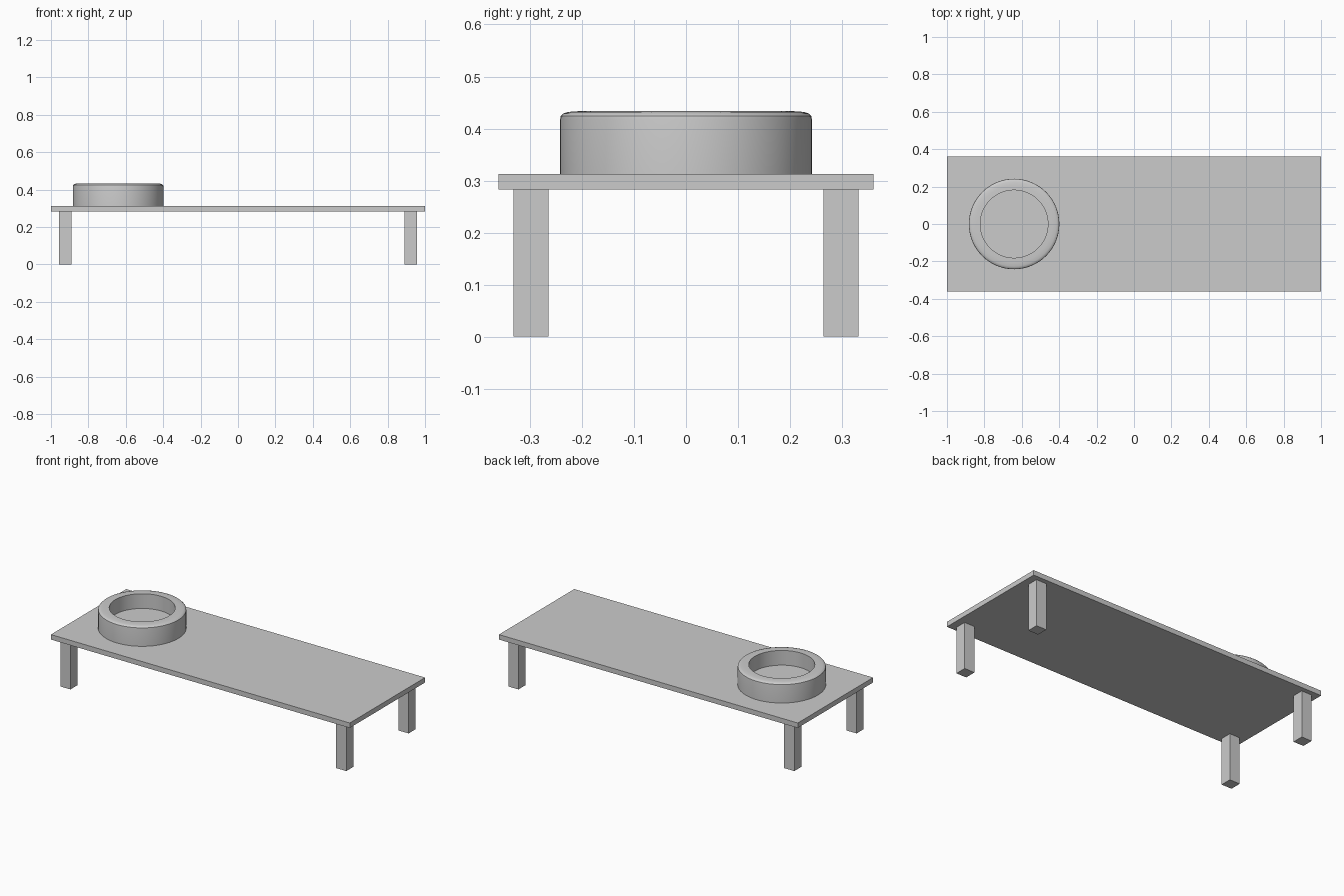
import bpy, bmesh, math
from mathutils import Matrix, Vector

if "Cube" in bpy.data.objects:
    bpy.data.objects.remove(bpy.data.objects["Cube"])


def make_object(name, bm):
    bmesh.ops.recalc_face_normals(bm, faces=bm.faces)
    mesh = bpy.data.meshes.new(name)
    bm.to_mesh(mesh)
    bm.free()
    obj = bpy.data.objects.new(name, mesh)
    bpy.context.collection.objects.link(obj)
    return obj


def box(name, lo, hi):
    lo, hi = Vector(lo), Vector(hi)
    bm = bmesh.new()
    bmesh.ops.create_cube(bm, size=1, matrix=Matrix.Translation((lo + hi) / 2)
                          @ Matrix.Diagonal((*(hi - lo), 1)))
    return make_object(name, bm)


def lathe(name, profile, location, steps=64):
    bm = bmesh.new()
    verts = [bm.verts.new((r, 0, z)) for r, z in profile]
    edges = [bm.edges.new(pair) for pair in zip(verts, verts[1:])]
    bmesh.ops.spin(bm, geom=verts + edges, axis=(0, 0, 1), cent=(0, 0, 0),
                   angle=math.tau, steps=steps)
    bmesh.ops.remove_doubles(bm, verts=bm.verts, dist=1e-5)
    obj = make_object(name, bm)
    obj.location = location
    bpy.ops.object.select_all(action='DESELECT')
    obj.select_set(True)
    bpy.context.view_layer.objects.active = obj
    bpy.ops.object.shade_smooth_by_angle(angle=math.radians(35))
    return obj


TOP_BOTTOM, TOP_SURFACE = 0.283, 0.313

# Thin rectangular top
box("table_top", (-1, -0.36, TOP_BOTTOM), (1, 0.36, TOP_SURFACE))

# Four square legs, set in from the corners
for sx, side in ((-1, "left"), (1, "right")):
    for sy, end in ((-1, "front"), (1, "back")):
        x, y = sx * 0.923, sy * 0.298
        box(f"{end}_{side}_leg", (x - 0.034, y - 0.034, 0),
            (x + 0.034, y + 0.034, TOP_BOTTOM))

# Round bowl: flat floor, straight inner wall, softly rounded outer rim
bowl_profile = [(0, 0.032), (0.181, 0.032), (0.181, 0.121), (0.205, 0.1205),
                (0.226, 0.119), (0.236, 0.116), (0.241, 0.111), (0.242, 0.104),
                (0.242, 0), (0, 0)]
lathe("round_bowl", bowl_profile, (-0.641, 0, TOP_SURFACE))
